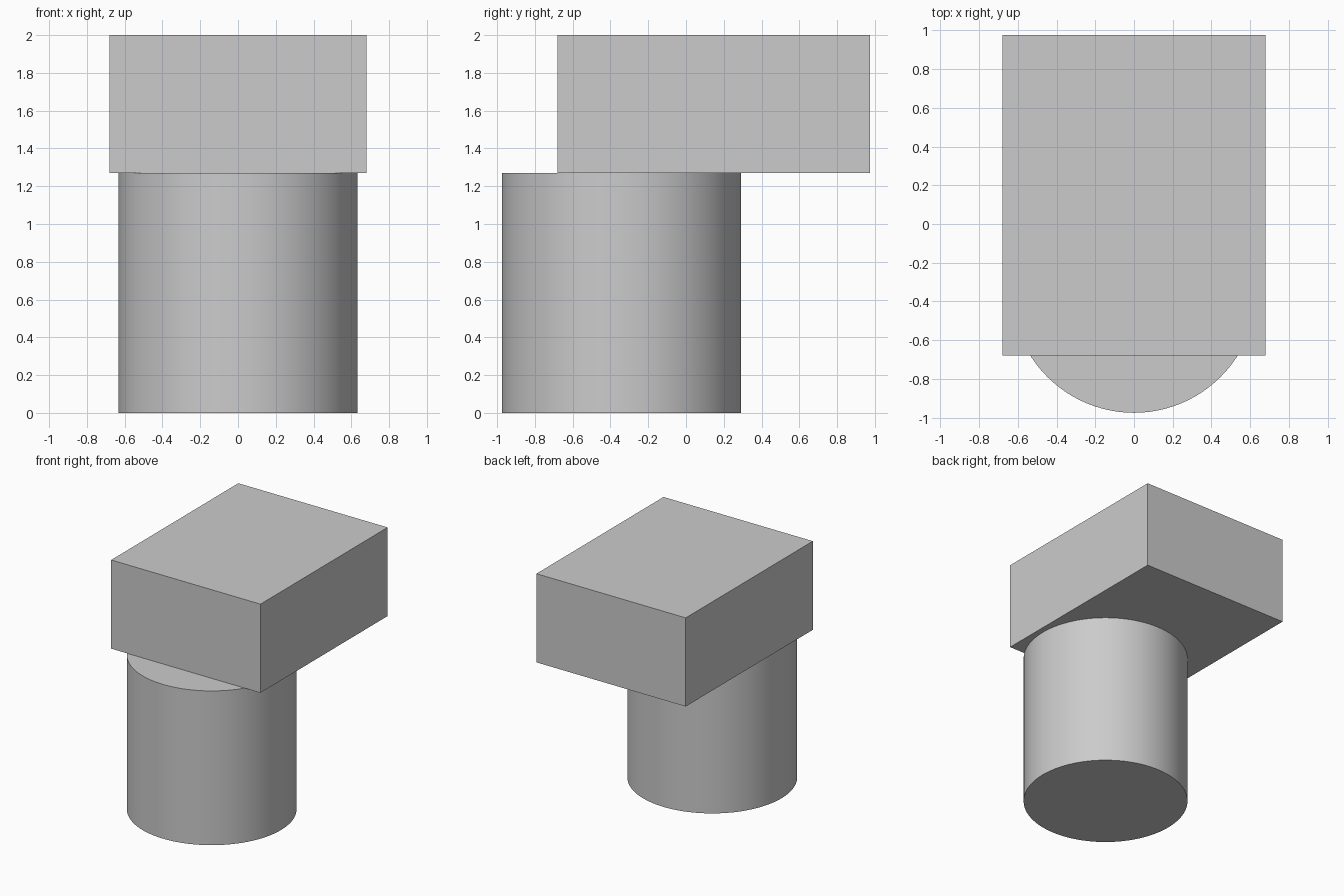
import bpy
import math

if "Cube" in bpy.data.objects:
    bpy.data.objects.remove(bpy.data.objects["Cube"], do_unlink=True)

GREY = (0.6, 0.6, 0.6, 1.0)
JOINT_Z = 1.27    # height where the block rests on the column
TOP_Z = 2.0

grey = bpy.data.materials.new("light_grey")
grey.use_nodes = True
grey.diffuse_color = GREY
grey.node_tree.nodes["Principled BSDF"].inputs["Base Color"].default_value = GREY


def finish(name):
    obj = bpy.context.object
    obj.name = obj.data.name = name
    obj.data.materials.append(grey)
    return obj


# Round column standing on the ground
bpy.ops.mesh.primitive_cylinder_add(
    vertices=96, radius=0.633, depth=JOINT_Z, location=(0, -0.342, JOINT_Z / 2))
finish("round_column")
bpy.ops.object.shade_smooth_by_angle(angle=math.radians(30))

# Rectangular block on top, overhanging towards the back
bpy.ops.mesh.primitive_cube_add(
    size=1, location=(0, 0.148, (JOINT_Z + TOP_Z) / 2))
block = finish("top_block")
block.scale = (1.36, 1.654, TOP_Z - JOINT_Z)
bpy.ops.object.transform_apply(location=False, rotation=False, scale=True)
